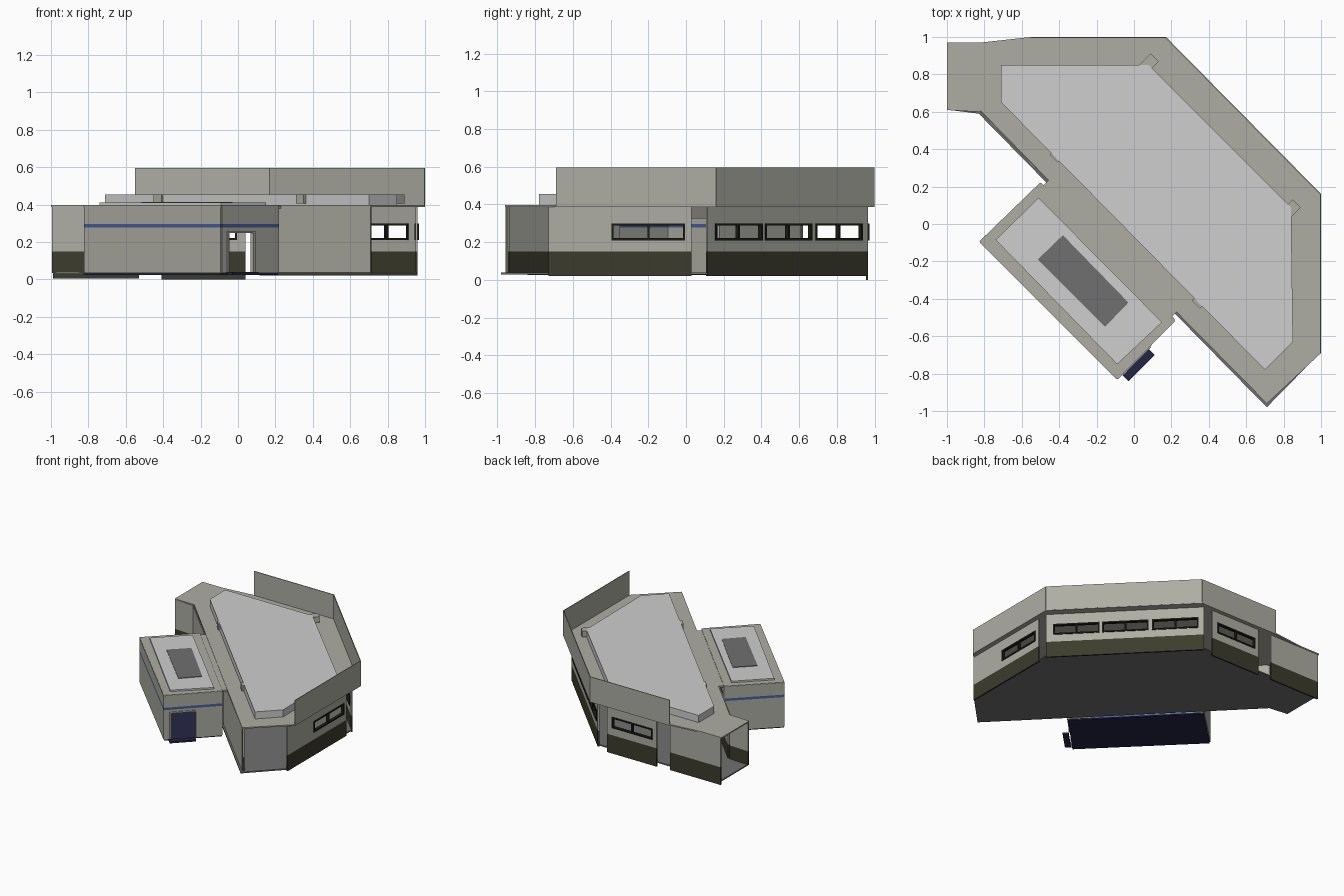
import bpy
import bmesh
from mathutils import Vector

cube = bpy.data.objects.get("Cube")
if cube:
    bpy.data.objects.remove(cube, do_unlink=True)


def material(name, r, g, b):
    m = bpy.data.materials.new(name)
    m.use_nodes = True
    m.diffuse_color = (r, g, b, 1)
    m.node_tree.nodes["Principled BSDF"].inputs["Base Color"].default_value = (r, g, b, 1)
    return m


WALL = material("wall_grey", 0.42, 0.42, 0.37)
ROOF = material("roof_light_grey", 0.62, 0.62, 0.62)
DARK = material("floor_dark_grey", 0.16, 0.16, 0.16)
OLIVE = material("plinth_olive", 0.045, 0.044, 0.026)
FRAME = material("frame_black", 0.012, 0.012, 0.008)
BLUE = material("stripe_blue", 0.06, 0.11, 0.32)
NAVY = material("entrance_navy", 0.018, 0.018, 0.06)


def finish(name, bm, mats):
    mesh = bpy.data.meshes.new(name)
    bmesh.ops.recalc_face_normals(bm, faces=bm.faces)
    bm.to_mesh(mesh)
    bm.free()
    for m in mats:
        mesh.materials.append(m)
    ob = bpy.data.objects.new(name, mesh)
    bpy.context.collection.objects.link(ob)
    return ob


def slab(name, outline, z0, z1, mat):
    """Flat prism from a plan outline."""
    bm = bmesh.new()
    face = bm.faces.new([bm.verts.new((x, y, z0)) for x, y in outline])
    top = bmesh.ops.extrude_face_region(bm, geom=[face])["geom"]
    verts = [v for v in top if isinstance(v, bmesh.types.BMVert)]
    bmesh.ops.translate(bm, verts=verts, vec=(0, 0, z1 - z0))
    return finish(name, bm, [mat])


def bar(name, p, q, z0, z1, width, mat):
    """Straight bar of a given width along a plan line."""
    p, q = Vector(p), Vector(q)
    d = (q - p).normalized() * width / 2
    n = Vector((-d.y, d.x))
    return slab(name, [p + n, q + n, q - n, p - n], z0, z1, mat)


def panel(name, p, q, z0, z1, holes=(), band=None, band_mat=OLIVE, thick=0.012):
    """Wall panel with openings (u0, u1, z0, z1) and one coloured band."""
    p, q = Vector(p), Vector(q)
    us, zs = {0, 1}, {z0, z1}
    for h in holes:
        us.update(h[:2])
        zs.update(h[2:])
    if band:
        zs.update(band)
    us, zs = sorted(us), sorted(zs)
    bm = bmesh.new()
    grid = [[bm.verts.new((*p.lerp(q, u), z)) for z in zs] for u in us]
    for i in range(len(us) - 1):
        for j in range(len(zs) - 1):
            u, z = (us[i] + us[i + 1]) / 2, (zs[j] + zs[j + 1]) / 2
            if any(h[0] < u < h[1] and h[2] < z < h[3] for h in holes):
                continue
            f = bm.faces.new((grid[i][j], grid[i + 1][j], grid[i + 1][j + 1], grid[i][j + 1]))
            f.material_index = int(bool(band) and band[0] < z < band[1])
    bmesh.ops.delete(bm, geom=[v for v in bm.verts if not v.link_faces], context="VERTS")
    ob = finish(name, bm, [WALL, band_mat])
    mod = ob.modifiers.new("thickness", "SOLIDIFY")
    mod.thickness, mod.offset = thick, 0
    return ob


def window(name, p, q, u0, u1, z0, z1):
    """Dark frame with a central mullion."""
    p, q = Vector(p), Vector(q)
    a, b = p.lerp(q, u0), p.lerp(q, u1)
    d = (b - a).normalized() * 0.011
    mid = (a + b) / 2
    bar(name + "_sill", a, b, z0, z0 + 0.011, 0.024, FRAME)
    bar(name + "_head", a, b, z1 - 0.011, z1, 0.024, FRAME)
    bar(name + "_jamb_a", a, a + d, z0, z1, 0.024, FRAME)
    bar(name + "_jamb_b", b - d, b, z0, z1, 0.024, FRAME)
    bar(name + "_mullion", mid - d / 2, mid + d / 2, z0, z1, 0.024, FRAME)


# Main hall floor and roof
slab("main_floor", [(-0.99, 0.96), (0.12, 0.96), (0.955, 0.11), (0.955, -0.73),
                    (0.71, -0.98), (-0.83, 0.59), (-0.99, 0.61)], 0.035, 0.045, DARK)
slab("main_roof", [(-1, 0.97), (-0.82, 0.97), (-0.55, 1), (0.17, 1), (1, 0.16),
                   (1, -0.69), (0.71, -0.96), (-0.82, 0.605), (-1, 0.61)], 0.392, 0.402, WALL)
slab("raised_roof", [(-0.71, 0.85), (0.08, 0.85), (0.84, 0.09), (0.85, -0.63),
                     (0.70, -0.78), (-0.71, 0.65)], 0.40, 0.46, ROOF)
for i, (x, y) in enumerate([(-0.43, 0.35), (0.33, -0.43)]):
    bar(f"roof_beam_{i}", (x, y), (x + 0.54, y + 0.54), 0.41, 0.458, 0.06, WALL)

# Tall parapet around the back
edge = [(-0.55, 0.997), (0.17, 0.997), (0.997, 0.16), (0.997, -0.69)]
for i in range(3):
    panel(f"parapet_{i}", edge[i], edge[i + 1], 0.395, 0.6, thick=0.006)

# Rear wall panels: ends, base height and window spans
WZ = (0.215, 0.305)
rear = {
    "end_panel": ((-0.53, 0.96), (-0.99, 0.96), 0.01, []),
    "back_panel": ((0.04, 0.96), (-0.41, 0.96), 0.005, [(0.1, 0.92)]),
    "diagonal_panel": ((0.955, 0.11), (0.12, 0.96), 0.025,
                       [(0.047, 0.34), (0.357, 0.65), (0.673, 0.965)]),
    "side_panel": ((0.955, -0.73), (0.955, 0.03), 0.025, [(0.44, 0.955)]),
}
for name, (p, q, z0, spans) in rear.items():
    panel(name, p, q, z0, 0.395, [(*s, *WZ) for s in spans], (z0, 0.155))
    for i, s in enumerate(spans):
        window(f"{name}_window_{i}", p, q, *s, *WZ)

# Front wall of the hall, open where the annex joins
panel("front_stub_wall", (-0.995, 0.615), (-0.82, 0.605), 0.04, 0.395, (), (0.04, 0.155))
doorway = [(0.28, 0.62, 0.04, 0.33)]
panel("front_wall_inner", (-0.81, 0.605), (0.71, -0.94), 0.04, 0.395, doorway, (0.04, 0.155))
panel("front_wall_outer", (-0.82, 0.595), (0.71, -0.955), 0.04, 0.395, doorway, thick=0.006)

# Entrance annex
A, B, C, D = (-0.82, -0.095), (-0.5, 0.215), (0.215, -0.515), (-0.09, -0.825)
stripe = (0.282, 0.302)
panel("annex_front_wall", A, D, 0.04, 0.4, (), stripe, BLUE)
panel("annex_far_wall", A, B, 0.04, 0.4, (), stripe, BLUE)
door = (0.09, 0.57, 0.04, 0.265)
panel("annex_door_wall", D, C, 0.04, 0.4, [door], stripe, BLUE)
panel("annex_back_wall", B, C, 0.04, 0.4, [(0.05, 0.8, 0.04, 0.33)])
slab("annex_floor", [A, B, C, D], 0.03, 0.04, NAVY)
bar("door_step", (-0.045, -0.825), (0.095, -0.685), 0.03, 0.045, 0.045, NAVY)
slab("annex_roof", [(-0.825, -0.095), (-0.5, 0.22), (0.22, -0.515), (-0.09, -0.83)],
     0.392, 0.403, WALL)
slab("annex_raised_roof", [(-0.74, -0.085), (-0.51, 0.14), (0.15, -0.525), (-0.09, -0.75)],
     0.40, 0.416, ROOF)
slab("roof_light", [(-0.515, -0.19), (-0.38, -0.06), (-0.03, -0.42), (-0.155, -0.55)],
     0.414, 0.42, DARK)
bar("link_roof", (-0.47, 0.22), (0.22, -0.48), 0.385, 0.398, 0.05, WALL)

# Door surround
dp, dq = Vector(D), Vector(C)
left, right = dp.lerp(dq, door[0]), dp.lerp(dq, door[1])
along = (right - left).normalized() * 0.012
bar("door_jamb_left", left, left + along, 0.04, 0.265, 0.024, WALL)
bar("door_jamb_right", right - along, right, 0.04, 0.265, 0.024, WALL)
bar("door_head", left, right, 0.253, 0.265, 0.024, WALL)

# Centre the model and stand it on the ground
bpy.context.view_layer.update()
obs = [o for o in bpy.context.collection.objects if o.type == "MESH"]
low = min(v.co.z for o in obs for v in o.data.vertices)
for o in obs:
    o.location.z -= low
